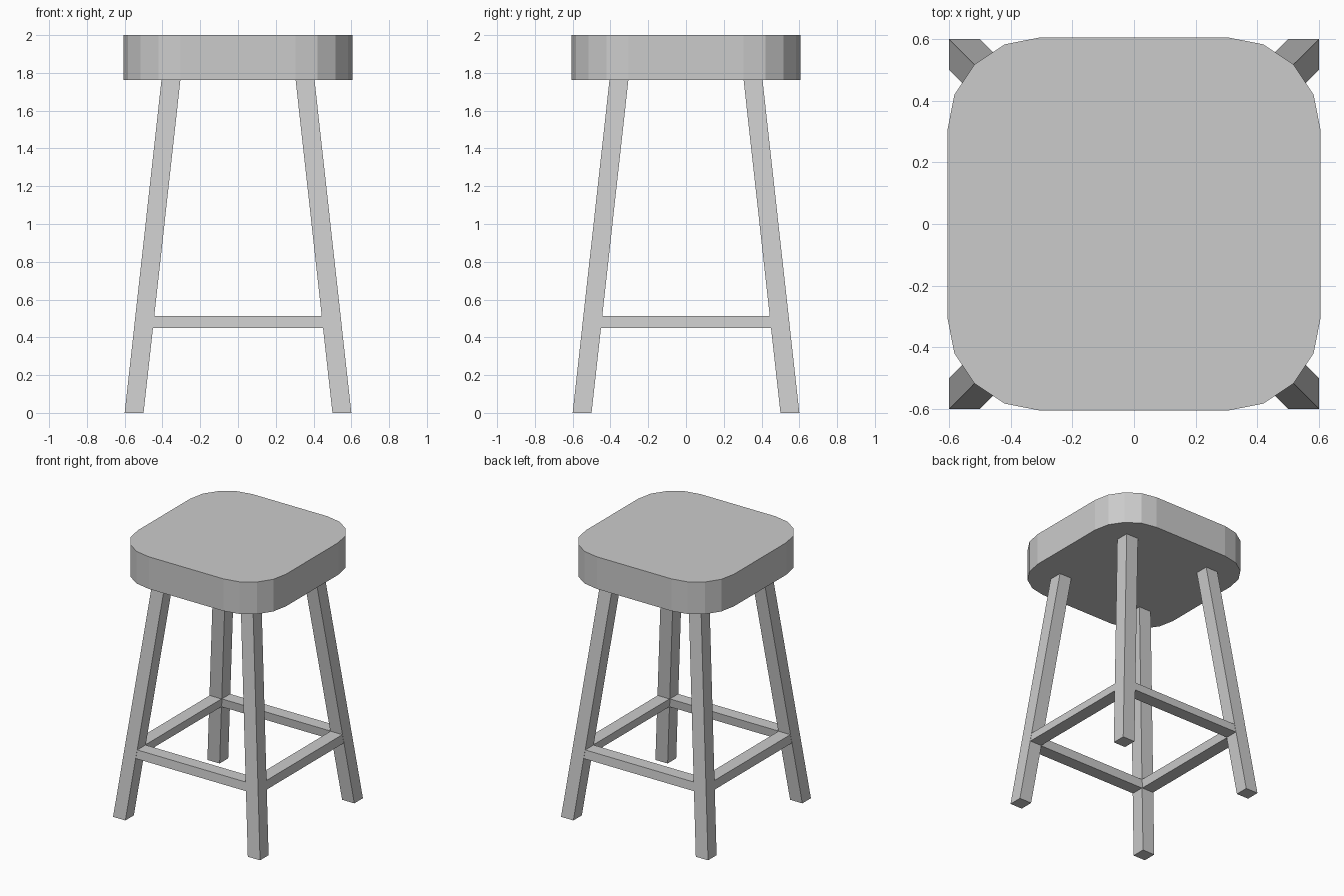
import bpy, bmesh
from math import cos, sin, pi

if "Cube" in bpy.data.objects:
    bpy.data.objects.remove(bpy.data.objects["Cube"])


def loft(name, lower, upper):
    """Closed solid between two matching counter-clockwise outlines."""
    bm = bmesh.new()
    a = [bm.verts.new(p) for p in lower]
    b = [bm.verts.new(p) for p in upper]
    n = len(a)
    bm.faces.new(a[::-1])
    bm.faces.new(b)
    for i in range(n):
        j = (i + 1) % n
        bm.faces.new((a[i], a[j], b[j], b[i]))
    bmesh.ops.recalc_face_normals(bm, faces=bm.faces)
    mesh = bpy.data.meshes.new(name)
    bm.to_mesh(mesh)
    bm.free()
    obj = bpy.data.objects.new(name, mesh)
    bpy.context.collection.objects.link(obj)
    return obj


def rect(cx, cy, hx, hy, z):
    return [(cx + sx * hx, cy + sy * hy, z)
            for sx, sy in ((-1, -1), (1, -1), (1, 1), (-1, 1))]


SEAT_BOTTOM, SEAT_TOP = 1.763, 2.0
FOOT, HEAD, HALF = 0.55, 0.355, 0.05   # leg centres at floor and seat, half width


def leg_centre(z):
    return FOOT + (HEAD - FOOT) * z / SEAT_BOTTOM


# Seat: square with rounded corners, four flat segments each
inset, radius = 0.305, 0.3
outline = []
for k, (sx, sy) in enumerate(((1, 1), (-1, 1), (-1, -1), (1, -1))):
    for i in range(5):
        t = k * pi / 2 + i * pi / 8
        outline.append((sx * inset + radius * cos(t), sy * inset + radius * sin(t)))
loft("seat", [(x, y, SEAT_BOTTOM) for x, y in outline],
     [(x, y, SEAT_TOP) for x, y in outline])

# Four splayed legs
for side, sx in (("left", -1), ("right", 1)):
    for end, sy in (("front", -1), ("back", 1)):
        loft(f"{end}_{side}_leg",
             rect(sx * FOOT, sy * FOOT, HALF, HALF, 0),
             rect(sx * HEAD, sy * HEAD, HALF, HALF, SEAT_BOTTOM))

# Stretchers: follow the splay of the legs and stop at their inner faces
z0, z1 = 0.45, 0.513
c0, c1 = leg_centre(z0), leg_centre(z1)
for name, dx, dy in (("front", 0, -1), ("back", 0, 1), ("left", -1, 0), ("right", 1, 0)):
    rings = []
    for z, c in ((z0, c0), (z1, c1)):
        long, wide = c - HALF, HALF - 0.002
        rings.append(rect(dx * c, dy * c, wide if dx else long, wide if dy else long, z))
    loft(f"{name}_stretcher", *rings)
